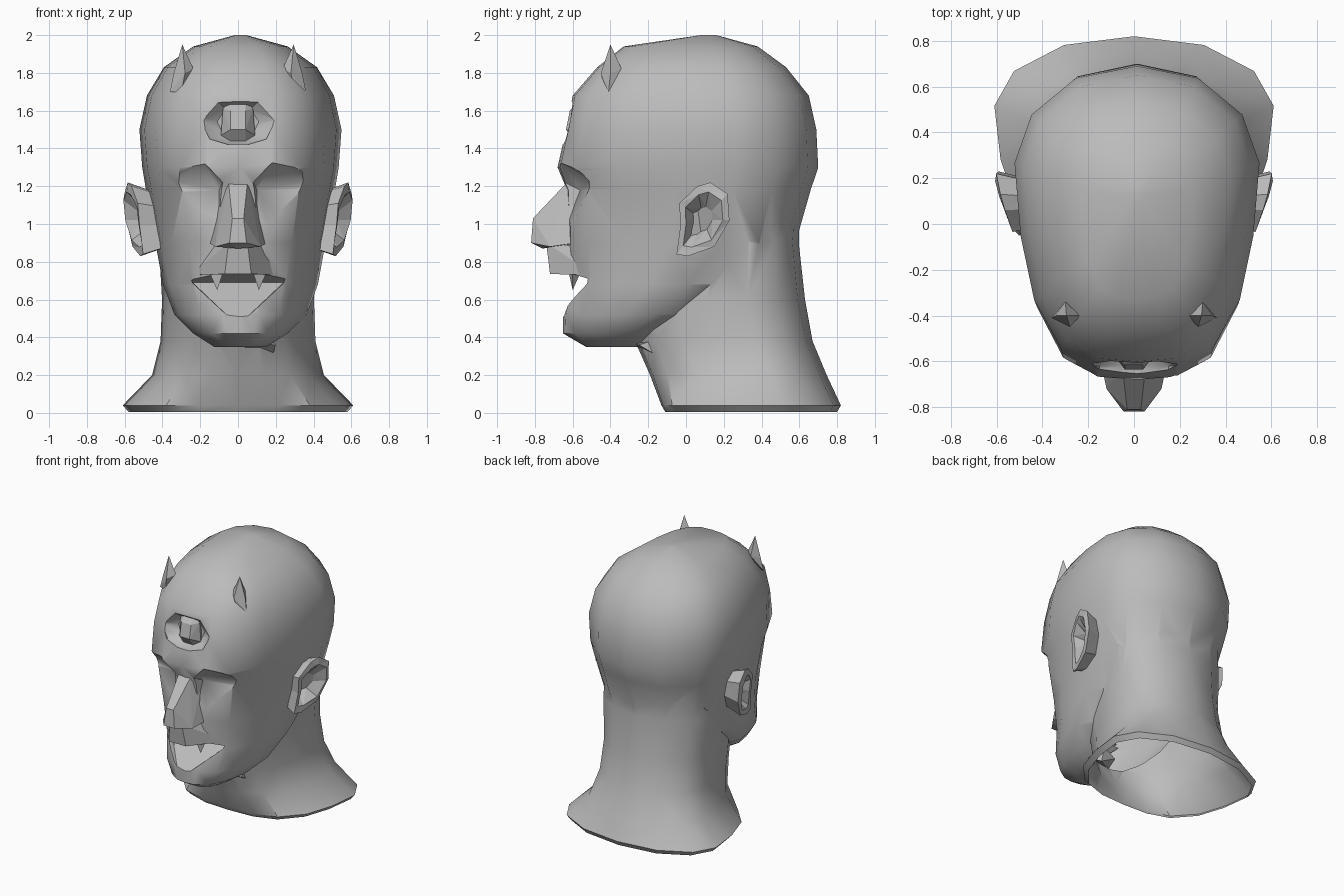
import bpy, bmesh, math

cube = bpy.data.objects.get("Cube")
if cube:
    bpy.data.objects.remove(cube, do_unlink=True)

skin = bpy.data.materials.new("stone grey")
skin.use_nodes = True
grey = (0.5, 0.5, 0.5, 1)
skin.diffuse_color = grey
skin.node_tree.nodes["Principled BSDF"].inputs["Base Color"].default_value = grey


def finish(name, bm):
    """Turn a bmesh into a named object with the skin material."""
    bmesh.ops.recalc_face_normals(bm, faces=bm.faces)
    mesh = bpy.data.meshes.new(name)
    bm.to_mesh(mesh)
    bm.free()
    mesh.materials.append(skin)
    ob = bpy.data.objects.new(name, mesh)
    bpy.context.collection.objects.link(ob)
    return ob


def loft(name, rings):
    """Skin closed rings of points, capping both ends."""
    bm = bmesh.new()
    rows = [[bm.verts.new(p) for p in ring] for ring in rings]
    n = len(rows[0])
    for a, b in zip(rows, rows[1:]):
        for i in range(n):
            j = (i + 1) % n
            bm.faces.new((a[i], a[j], b[j], b[i]))
    bm.faces.new(rows[0])
    bm.faces.new(rows[-1])
    bmesh.ops.triangulate(bm, faces=bm.faces)
    return finish(name, bm)


def hull(name, points, mirror=False, side=1):
    """Convex solid; mirror adds the reflected points, side flips it."""
    pts = [(x * side, y, z) for x, y, z in points]
    if mirror:
        pts += [(-x, y, z) for x, y, z in pts if x]
    bm = bmesh.new()
    for p in pts:
        bm.verts.new(p)
    bmesh.ops.convex_hull(bm, input=bm.verts)
    bmesh.ops.delete(bm, geom=[v for v in bm.verts if not v.link_faces], context='VERTS')
    return finish(name, bm)


def combine(target, other, operation):
    """Apply a boolean and remove the helper."""
    mod = target.modifiers.new("combine", 'BOOLEAN')
    mod.object = other
    mod.operation = operation
    mod.solver = 'EXACT'
    bpy.context.view_layer.objects.active = target
    bpy.ops.object.modifier_apply(modifier=mod.name)
    bpy.data.objects.remove(other, do_unlink=True)


# Half outlines from front to back, as fractions of width and depth
EGG = [(0, 0), (.34, .01), (.62, .07), (.84, .23), (.95, .44), (1, .68),
       (.86, .84), (.5, .96), (0, 1)]
JAW = [(0, 0), (.28, .02), (.6, .12), (.8, .28), (.92, .46), (1, .68),
       (.86, .84), (.5, .96), (0, 1)]


def ring(z, half, front, back, point, lean=0):
    """Cross-section; point blends from the egg to the narrower jaw outline."""
    side = []
    for (u, v), (s, t) in zip(EGG, JAW):
        side.append((half * (u + (s - u) * point),
                     front + (back - front) * (v + (t - v) * point), z))
    full = side + [(-x, y, z) for x, y, z in side[-2:0:-1]]
    return [(x + lean, y, z) for x, y, z in full]


# Head: chin to crown, leaning slightly to its left
head = loft("head", [ring(*r, lean=.013) for r in (
    (.35, .14, -.53, -.25, 1), (.42, .25, -.65, -.12, 1), (.52, .35, -.65, .06, 1),
    (.68, .41, -.62, .3, 1), (.9, .45, -.63, .58, .6), (1.18, .5, -.63, .66, .2),
    (1.3, .52, -.68, .70, 0), (1.5, .535, -.635, .69, 0), (1.68, .495, -.60, .65, 0),
    (1.83, .405, -.47, .53, 0), (1.94, .25, -.33, .38, 0), (2, .03, .08, .16, 0))])

# Neck flaring into the shoulders, merged with the head and open below
neck = loft("neck", [ring(*r) for r in (
    (.005, .58, -.11, .80, 0), (.04, .61, -.13, .82, -.2), (.2, .455, -.19, .745, .6),
    (.38, .41, -.27, .67, 1), (.6, .402, -.32, .63, 1), (.9, .42, -.22, .597, 1),
    (1.1, .37, 0, .6, 1))])
combine(head, neck, 'UNION')
bm = bmesh.new()
bm.from_mesh(head.data)
base = [f for f in bm.faces if all(v.co.z < .02 for v in f.verts)]
bmesh.ops.delete(bm, geom=base, context='FACES')
bm.to_mesh(head.data)
bm.free()

# Eye sockets, mouth and forehead opening
cutters = []
for side in (1, -1):
    brow = [(.08, -.64, 1.22), (.18, -.66, 1.325), (.3, -.6, 1.3), (.41, -.5, 1.24),
            (.41, -.5, 1.18), (.25, -.6, .96), (.1, -.63, 1)]
    cutters.append(hull("eye_socket_cutter", brow + [(x, -.95, z) for x, y, z in brow] + [
        (.1, -.56, 1.18), (.22, -.54, 1.2), (.34, -.51, 1.19)], side=side))
cutters.append(hull("mouth_cutter", [
    (.26, -.6, .735), (.26, -.9, .735), (.24, -.45, .69), (.2, -.51, .675),
    (.25, -.9, .67), (.04, -.66, .5), (.04, -.9, .5)], mirror=True))
opening = [(.2, 1.55), (.12, 1.66), (.15, 1.45), (.05, 1.42)]
cutters.append(hull("forehead_cutter",
                    [(x, y, z) for x, z in opening for y in (-.9, -.62)] +
                    [(x * .55, -.55, 1.53 + (z - 1.53) * .6) for x, z in opening],
                    mirror=True))
for cutter in cutters:
    combine(head, cutter, 'DIFFERENCE')
bpy.ops.object.select_all(action='DESELECT')
head.select_set(True)
bpy.context.view_layer.objects.active = head
bpy.ops.object.shade_smooth_by_angle(angle=math.radians(38))

# Forehead eye: a faceted block in its opening
hull("forehead_eye", [(.04, -.615, 1.6), (.04, -.635, 1.5), (.08, -.57, 1.61),
                      (.09, -.57, 1.47), (.04, -.57, 1.65), (.04, -.59, 1.44),
                      (.07, -.5, 1.54)], mirror=True)

# Nose and upper lip
hull("nose", [(.05, -.63, 1.22), (.03, -.81, 1.03), (.045, -.82, .9),
              (.12, -.72, .88), (.15, -.58, .9), (.09, -.54, 1.2),
              (0, -.76, .87)], mirror=True)
hull("upper_lip", [(.05, -.74, .9), (.07, -.72, .735), (.25, -.48, .73),
                   (.15, -.56, .88), (.14, -.47, .74)], mirror=True)

# Loose fold under the jaw
hull("throat_fold", [(-.02, -.3, .37), (.2, -.25, .36), (.18, -.13, .29),
                     (.05, -.14, .36), (.16, -.12, .4)])

# Ear outline as (y, z)
EAR = [(-.03, .99), (-.035, 1.11), (.06, 1.2), (.13, 1.22), (.22, 1.16),
       (.23, 1.02), (.15, .88), (.01, .83), (-.05, .84)]


def ear_ring(side, scale, lift):
    """Scaled ear outline; the rim flares outward toward the back and top."""
    return [(side * (.52 + lift + .26 * y + .09 * (z - 1)),
             .09 + (y - .09) * scale, 1.02 + (z - 1.02) * scale) for y, z in EAR]


for side, label in ((1, "left"), (-1, "right")):
    loft(label + "_ear", [ear_ring(side, .75, -.13), ear_ring(side, 1, .01),
                          ear_ring(side, .75, .015), ear_ring(side, .35, -.06)])
    # Horn: a slim four-sided spike, widest in the middle
    hull(label + "_horn", [(.295, -.4, 1.95), (.235, -.4, 1.82), (.34, -.4, 1.8),
                           (.28, -.45, 1.8), (.3, -.34, 1.82), (.36, -.41, 1.7),
                           (.3, -.43, 1.7)], side=side)
    # Fang
    hull(label + "_fang", [(.08, -.62, .74), (.15, -.6, .74), (.12, -.56, .74),
                           (.11, -.6, .65)], side=side)
